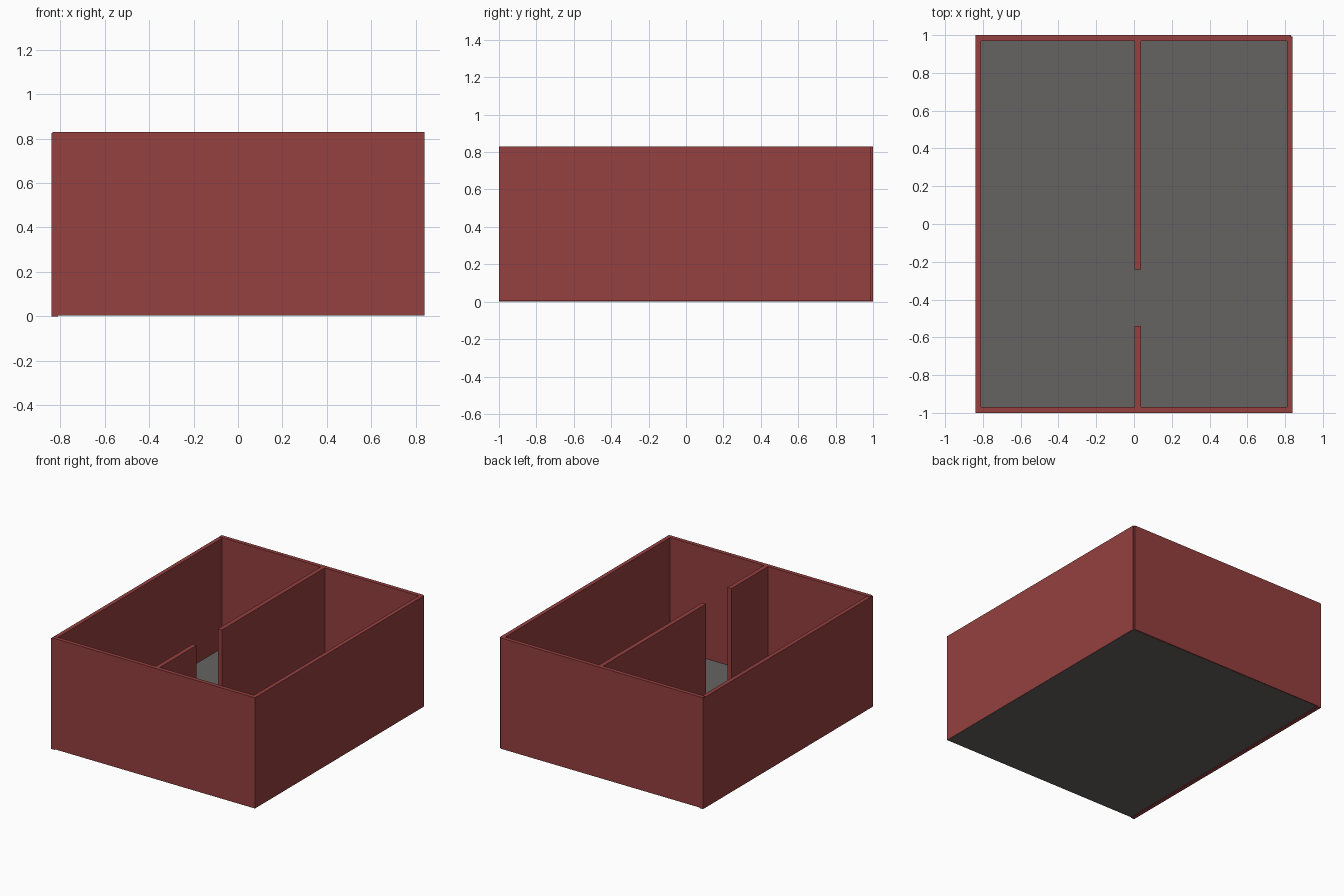
import bpy

if "Cube" in bpy.data.objects:
    bpy.data.objects.remove(bpy.data.objects["Cube"])


def material(name, color):
    m = bpy.data.materials.new(name)
    m.diffuse_color = color
    m.use_nodes = True
    m.node_tree.nodes["Principled BSDF"].inputs["Base Color"].default_value = m.diffuse_color
    return m


def box(name, x, y, z, mat):
    """Box from (min, max) ranges on each axis."""
    bpy.ops.mesh.primitive_cube_add(size=1, location=[(a + b) / 2 for a, b in (x, y, z)])
    ob = bpy.context.object
    ob.name = name
    ob.scale = [b - a for a, b in (x, y, z)]
    bpy.ops.object.transform_apply(location=False, rotation=False, scale=True)
    ob.data.materials.append(mat)
    return ob


red = material("wall_red", (0.30, 0.05, 0.05, 1))
grey = material("floor_grey", (0.13, 0.127, 0.12, 1))

T = 0.03                 # outer wall thickness
X, Y = 0.84, 1.0         # half width and half depth
Z = (0.005, 0.83)        # wall height range

# Thin floor sheet
box("floor", (-X + 0.002, X - 0.002), (-Y + 0.002, Y - 0.008), (0.004, 0.007), grey)

# Outer walls; the left one sits a touch lower, back right corner has a small notch
box("left_wall", (-X, -X + T), (-Y, Y), (0, 0.825), red)
box("right_wall", (X - T, X), (-Y, Y - 0.01), Z, red)
box("front_wall", (-X + 0.005, X - 0.001), (-Y, -Y + T), Z, red)
box("back_wall", (-X + 0.005, X - 0.01), (Y - T, Y), Z, red)

# Partition in two pieces with a doorway between them
box("partition_back", (0.003, 0.036), (-0.24, Y - T), Z, red)
box("partition_front", (0.003, 0.036), (-Y + T, -0.54), Z, red)
